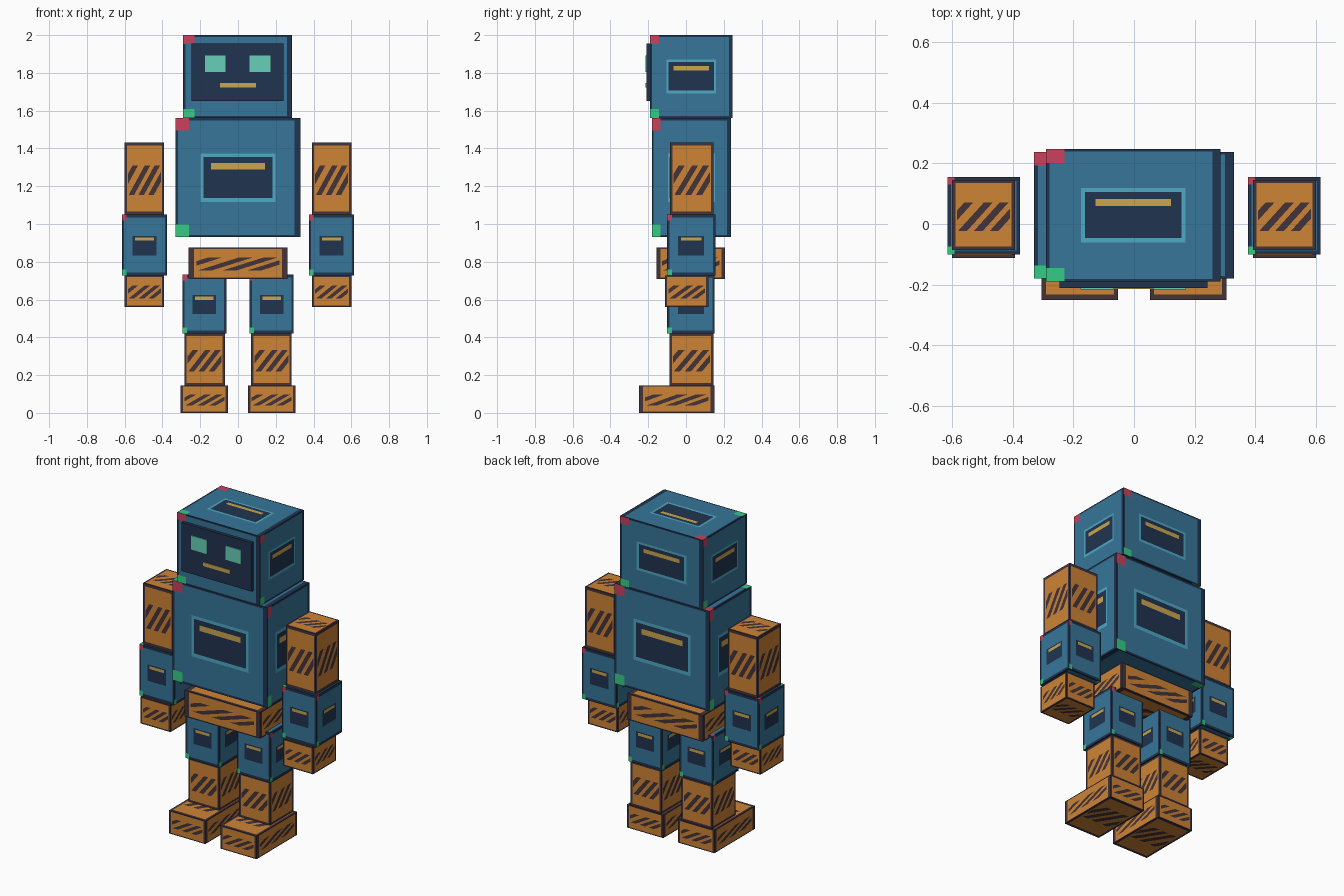
import bpy, bmesh
from mathutils import Vector

if "Cube" in bpy.data.objects:
    bpy.data.objects.remove(bpy.data.objects["Cube"])


def linear(hex_colour):
    vals = [int(hex_colour[i:i + 2], 16) / 255 for i in (0, 2, 4)]
    return [c / 12.92 if c <= 0.04045 else ((c + 0.055) / 1.055) ** 2.4 for c in vals] + [1]


COLOURS = {"navy": "20344f", "blue": "367699", "cyan": "4ea8c4", "gold": "cda64e",
           "orange": "ce8335", "brown": "44343a", "red": "cb415e", "green": "36cb86",
           "eye_teal": "66d0b8"}
MATS = {}
for name, code in COLOURS.items():
    MATS[name] = bpy.data.materials.new(name)
    MATS[name].diffuse_color = linear(code)
INDEX = {n: i for i, n in enumerate(COLOURS)}


def rect(u0, v0, u1, v1):
    return [(u0, v0), (u1, v0), (u1, v1), (u0, v1)]


# Painted layouts: convex regions in the unit square of a face, later ones on top
def steel(corner, right, edge, window, frame=None):
    regions = [("blue", rect(edge, edge, 1 - right, 1 - edge)),
               ("red", rect(0, 1 - corner, corner, 1)),
               ("green", rect(0, 0, corner, corner))]
    if frame:
        regions.append(("cyan", rect(*frame)))
    u0, v0, u1, v1 = window
    regions.append(("navy", rect(*window)))
    regions.append(("gold", rect(u0 + 0.06, 0.57, u1 - 0.06, 0.625)))
    return regions


BIG = steel(0.105, 0.045, 0.02, (0.225, 0.33, 0.775, 0.675), (0.2, 0.295, 0.8, 0.705))
SMALL = steel(0.1, 0.05, 0.05, (0.23, 0.33, 0.77, 0.65))
HAZARD = [("orange", rect(0.055, 0.045, 0.945, 0.955)),
          ("brown", [(0.08, 0.42), (0.34, 0.68), (0.2, 0.68), (0.08, 0.56)]),
          ("brown", [(0.1, 0.27), (0.24, 0.27), (0.65, 0.68), (0.51, 0.68)]),
          ("brown", [(0.35, 0.27), (0.49, 0.27), (0.9, 0.68), (0.76, 0.68)]),
          ("brown", [(0.6, 0.27), (0.74, 0.27), (0.92, 0.45), (0.92, 0.59)])]
X, Y, Z = Vector((1, 0, 0)), Vector((0, 1, 0)), Vector((0, 0, 1))
# Across and up directions of the six sides, seen from outside
SIDES = [(X, Z), (Y, Z), (-X, Z), (-Y, Z), (X, Y), (X, -Y)]


def inside(poly, p):
    for (ax, ay), (bx, by) in zip(poly, poly[1:] + poly[:1]):
        if (bx - ax) * (p.y - ay) - (by - ay) * (p.x - ax) < 0:
            return False
    return True


def painted_side(regions):
    """Unit square cut along the region outlines: list of (corners, colour)."""
    bm = bmesh.new()
    bm.faces.new([bm.verts.new((u, v, 0)) for u, v in rect(0, 0, 1, 1)])
    for _, poly in regions:
        for a, b in zip(poly, poly[1:] + poly[:1]):
            bmesh.ops.bisect_plane(bm, geom=bm.verts[:] + bm.edges[:] + bm.faces[:],
                                   dist=1e-5, plane_co=(a[0], a[1], 0),
                                   plane_no=(b[1] - a[1], a[0] - b[0], 0))
    cells = []
    for f in bm.faces:
        centre = f.calc_center_median()
        colour = None
        for name, poly in regions:
            if inside(poly, centre):
                colour = name
        cells.append(([(v.co.x, v.co.y) for v in f.verts], colour))
    bm.free()
    return cells


def box(name, x, y, z, base, regions=()):
    """Block between the given limits, every side painted with the same layout."""
    lo, hi = Vector((x[0], y[0], z[0])), Vector((x[1], y[1], z[1]))
    mid, half = (lo + hi) / 2, (hi - lo) / 2
    cells = painted_side(regions)
    used = [base] + sorted({c for _, c in cells if c and c != base}, key=INDEX.get)
    bm = bmesh.new()
    for across, up in SIDES:
        normal = across.cross(up)
        for corners, colour in cells:
            pts = [across * (2 * u - 1) + up * (2 * v - 1) + normal for u, v in corners]
            f = bm.faces.new([bm.verts.new(mid + p * half) for p in pts])
            f.material_index = used.index(colour or base)
            f.normal_update()
            if f.normal.dot(normal) < 0:
                f.normal_flip()
    bmesh.ops.remove_doubles(bm, verts=bm.verts[:], dist=1e-5)
    mesh = bpy.data.meshes.new(name)
    bm.to_mesh(mesh)
    bm.free()
    for c in used:
        mesh.materials.append(MATS[c])
    obj = bpy.data.objects.new(name, mesh)
    bpy.context.collection.objects.link(obj)
    return obj


# Head, torso and hips
box("head", (-0.29, 0.285), (-0.19, 0.247), (1.562, 2.0), "navy", BIG)
box("torso", (-0.33, 0.33), (-0.18, 0.237), (0.93, 1.56), "navy", BIG)
box("hips", (-0.262, 0.262), (-0.155, 0.207), (0.71, 0.876), "brown", HAZARD)

# Face plate with eyes and mouth
box("face_plate", (-0.245, 0.242), (-0.21, -0.188), (1.65, 1.955), "navy")
box("left_eye", (-0.176, -0.066), (-0.215, -0.209), (1.805, 1.893), "eye_teal")
box("right_eye", (0.062, 0.172), (-0.215, -0.209), (1.805, 1.893), "eye_teal")
box("mouth", (-0.095, 0.095), (-0.214, -0.209), (1.723, 1.747), "gold")


# Arms and legs, one set on each side
def limb_part(name, inner, outer, y, z, base, regions):
    box("right_" + name, (inner, outer), y, z, base, regions)
    box("left_" + name, (-outer, -inner), y, z, base, regions)


limb_part("upper_arm", 0.392, 0.6, (-0.085, 0.145), (1.05, 1.432), "brown", HAZARD)
limb_part("forearm", 0.375, 0.615, (-0.1, 0.155), (0.728, 1.05), "navy", SMALL)
limb_part("hand", 0.392, 0.6, (-0.112, 0.118), (0.56, 0.728), "brown", HAZARD)
limb_part("thigh", 0.062, 0.294, (-0.1, 0.152), (0.42, 0.732), "navy", SMALL)
limb_part("shin", 0.07, 0.284, (-0.088, 0.145), (0.145, 0.42), "brown", HAZARD)
limb_part("foot", 0.052, 0.304, (-0.25, 0.152), (0.0, 0.145), "brown", HAZARD)

for m in bpy.data.materials:
    if m.users and not m.is_grease_pencil:
        m.use_nodes = True
        m.node_tree.nodes["Principled BSDF"].inputs["Base Color"].default_value = m.diffuse_color
